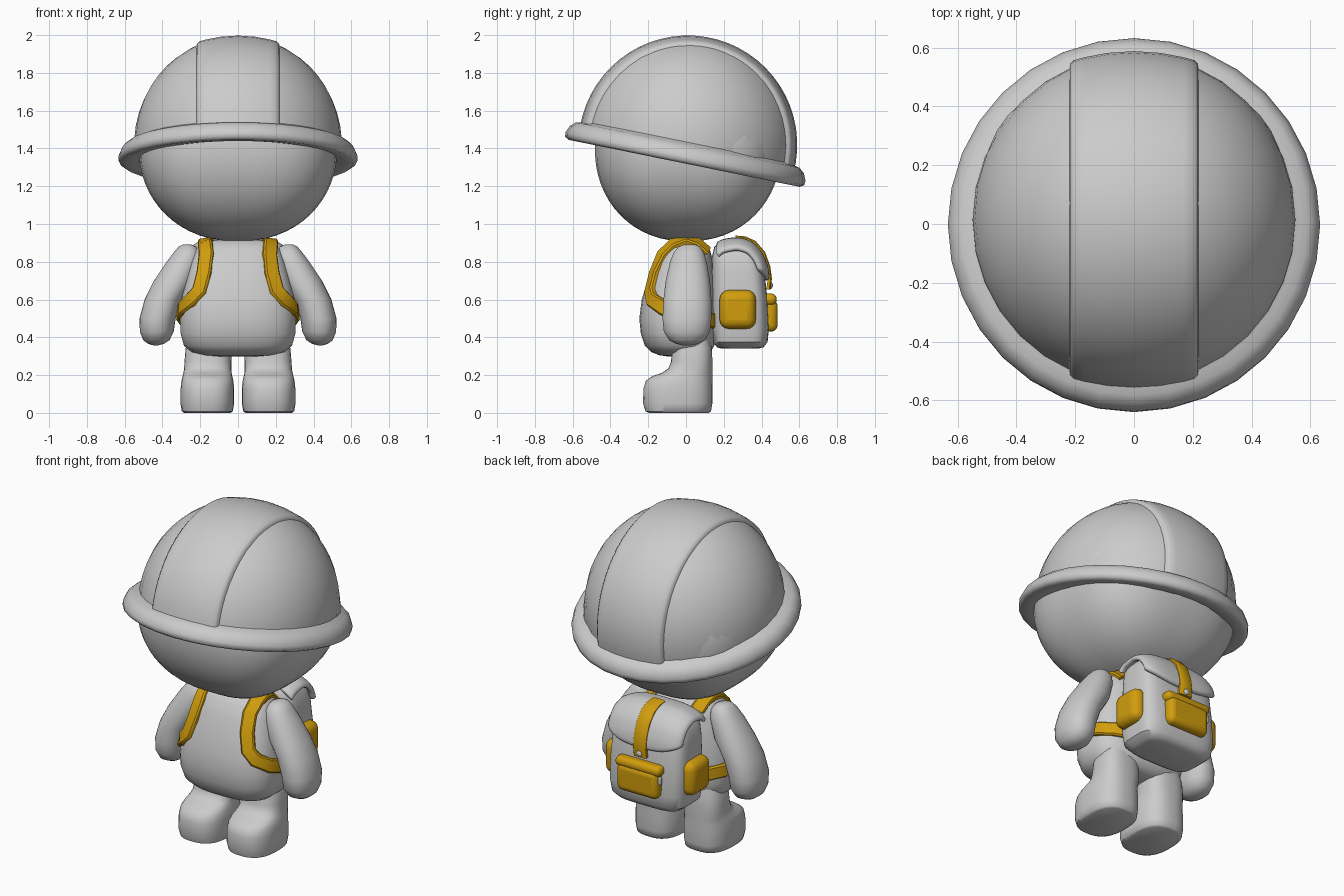
import bpy, bmesh, math
from mathutils import Vector, Matrix
from mathutils.bvhtree import BVHTree

if "Cube" in bpy.data.objects:
    bpy.data.objects.remove(bpy.data.objects["Cube"])

yellow = bpy.data.materials.new("yellow")
yellow.diffuse_color = (0.64, 0.34, 0.004, 1)
yellow.use_nodes = True
yellow.node_tree.nodes["Principled BSDF"].inputs["Base Color"].default_value = yellow.diffuse_color


def finish(ob, mat=None, angle=40):
    if mat:
        ob.data.materials.append(mat)
    bpy.ops.object.select_all(action='DESELECT')
    ob.select_set(True)
    bpy.context.view_layer.objects.active = ob
    bpy.ops.object.shade_smooth_by_angle(angle=math.radians(angle))
    return ob


def skin(name, rows, wrap=True, caps=True, mat=None, angle=40, matrix=None):
    """Skin a surface over rows of equal point count."""
    bm = bmesh.new()
    vs = [[bm.verts.new(p) for p in row] for row in rows]
    n = len(rows[0])
    for a, b in zip(vs, vs[1:]):
        for i in range(n if wrap else n - 1):
            j = (i + 1) % n
            bm.faces.new((a[i], a[j], b[j], b[i]))
    if caps:
        bm.faces.new(vs[0])
        bm.faces.new(vs[-1])
    bmesh.ops.recalc_face_normals(bm, faces=bm.faces[:])
    me = bpy.data.meshes.new(name)
    bm.to_mesh(me)
    bm.free()
    if matrix:
        me.transform(matrix)
    ob = bpy.data.objects.new(name, me)
    bpy.context.collection.objects.link(ob)
    return finish(ob, mat, angle)


def loft(name, rings, power=2.0, seg=32, **kw):
    """Rings are (z, x0, x1, y0, y1) superellipses."""
    rows = []
    for z, x0, x1, y0, y1 in rings:
        row = []
        for i in range(seg):
            a = 2 * math.pi * (i + 0.5) / seg
            c, s = math.cos(a), math.sin(a)
            c = math.copysign(abs(c) ** (2 / power), c)
            s = math.copysign(abs(s) ** (2 / power), s)
            row.append(((x0 + x1) / 2 + (x1 - x0) / 2 * c,
                        (y0 + y1) / 2 + (y1 - y0) / 2 * s, z))
        rows.append(row)
    return skin(name, rows, **kw)


def ribbon(name, pts, normals, width, thick, mat):
    rows = []
    for i, (p, n) in enumerate(zip(pts, normals)):
        t = pts[min(i + 1, len(pts) - 1)] - pts[max(i - 1, 0)]
        w = t.cross(n).normalized() * width / 2
        rows.append([p - w, p - w + n * thick * .7, p - w * .8 + n * thick,
                     p + w * .8 + n * thick, p + w + n * thick * .7, p + w])
    return skin(name, rows, mat=mat)


def rounded_box(name, lo, hi, r, mat=None):
    lo, hi = Vector(lo), Vector(hi)
    bpy.ops.mesh.primitive_cube_add(size=1, location=(lo + hi) / 2)
    ob = bpy.context.object
    ob.name = name
    ob.data.transform(Matrix.Diagonal((*(hi - lo), 1)))
    b = ob.modifiers.new("bevel", 'BEVEL')
    b.width, b.segments = r, 4
    return finish(ob, mat)


def ball(name, loc, scale):
    bpy.ops.mesh.primitive_uv_sphere_add(segments=32, ring_count=20, location=loc)
    ob = bpy.context.object
    ob.name = name
    ob.data.transform(Matrix.Diagonal((*scale, 1)))
    return finish(ob)


# head: squarish in plan, round in elevation
head = []
for d in range(-87, 34, 6):
    c, z = math.cos(math.radians(d)), 1.385 + .477 * math.sin(math.radians(d))
    c = min(1, c ** .92)
    head.append((z, -.525 * c, .525 * c, .005 - .488 * c, .005 + .498 * c))
loft("head", head, power=2.75, seg=40)

# helmet: dome, brim and raised centre band, all tilted back
tilt = Matrix.Translation((0, 0.002, 1.38)) @ Matrix.Rotation(math.radians(-11.5), 4, 'X')


def ring(r, z, kx=1.0, ky=1.0, seg=32):
    return [(kx * r * math.cos(2 * math.pi * i / seg),
             ky * r * math.sin(2 * math.pi * i / seg), z) for i in range(seg)]


arc = [math.radians(a) for a in range(-4, 89, 7)]
skin("helmet_dome", [ring(math.cos(a), 0.04 + 0.574 * math.sin(a), .55, .567) for a in arc],
     matrix=tilt, caps=False)
brim = [(.535, .03), (.55, .06), (.575, .045), (.605, .038), (.632, .014), (.648, -.022),
        (.646, -.047), (.625, -.06), (.575, -.054), (.535, -.048), (.535, .03)]
skin("helmet_brim", [ring(r, z, .978) for r, z in brim], matrix=tilt, caps=False, angle=60)
band = [(-.222, .49), (-.218, .535), (-.206, .548), (-.17, .558), (-.09, .573), (0, .579)]
band += [(-x, r) for x, r in band[-2::-1]]
skin("helmet_band", [[(x, r * math.cos(a), 0.04 + r * math.sin(a))
                      for a in (math.radians(d) for d in range(-4, 185, 6))]
                     for x, r in band], wrap=False, caps=False, matrix=tilt)

# torso
torso = loft("torso", [(z, -x, x, a, b) for z, x, a, b in [
    (.298, .10, -.09, .06), (.305, .18, -.14, .1), (.322, .245, -.185, .13),
    (.355, .287, -.218, .15), (.42, .305, -.24, .16), (.5, .308, -.248, .163),
    (.6, .3, -.235, .163), (.7, .278, -.205, .155), (.8, .25, -.17, .145),
    (.87, .22, -.13, .125), (.905, .18, -.095, .09), (.918, .1, -.05, .05)]], power=2.7)
tree = BVHTree.FromPolygons([v.co for v in torso.data.vertices],
                            [p.vertices[:] for p in torso.data.polygons])

arm = [(.892, .25, .29, -.01, .05), (.88, .22, .315, -.04, .075), (.85, .2, .34, -.065, .095),
       (.8, .2, .378, -.085, .11), (.7, .23, .445, -.108, .127), (.6, .295, .495, -.12, .135),
       (.5, .33, .522, -.125, .135), (.43, .34, .52, -.118, .127), (.385, .362, .502, -.09, .1),
       (.365, .392, .475, -.05, .06), (.358, .42, .45, -.02, .03)]
leg = [(0, .04, .285, -.195, .12), (.008, .027, .298, -.215, .133), (.05, .02, .305, -.228, .14),
       (.13, .02, .304, -.226, .14), (.17, .024, .3, -.213, .14), (.195, .03, .294, -.178, .14),
       (.212, .033, .289, -.128, .14), (.235, .034, .286, -.094, .14), (.27, .034, .284, -.08, .14),
       (.34, .036, .278, -.074, .138), (.42, .06, .25, -.06, .12)]
strap = [(.16, .12, .86), (.172, .06, .91), (.175, 0, .93), (.175, -.07, .9), (.175, -.14, .85),
         (.188, -.19, .75), (.22, -.23, .66), (.265, -.21, .605), (.31, -.12, .555),
         (.32, -.03, .525), (.32, .07, .505), (.27, .17, .49), (.2, .2, .485)]

# mirrored parts
for side, s in (("left", -1), ("right", 1)):
    loft(side + "_arm", [(z, *sorted((s * a, s * b)), c, d) for z, a, b, c, d in arm], power=2.2)
    loft(side + "_leg", [(z, *sorted((s * a, s * b)), c, d) for z, a, b, c, d in leg],
         power=2.6, angle=50)
    hits = [tree.find_nearest(Vector((s * x, y, z))) for x, y, z in strap]
    ribbon(side + "_shoulder_strap", [h[0] - h[1] * .01 for h in hits],
           [h[1] for h in hits], .08, .03, yellow)
    x0, x1 = sorted((s * .2, s * .303))
    rounded_box(side + "_pack_pocket", (x0, .178, .445), (x1, .37, .65), .048, yellow)

# backpack body
loft("pack_body", [(z, -x, x, a, b) for z, x, a, b in [
    (.34, .175, .19, .38), (.347, .207, .165, .41), (.375, .24, .142, .432), (.45, .252, .135, .44),
    (.6, .25, .135, .432), (.75, .242, .135, .415), (.83, .23, .138, .39),
    (.88, .2, .15, .35), (.905, .14, .18, .3)]], power=4.2, seg=40)

# pack flap: curved sheet with a scalloped lower edge
prof = [Vector((0, y, z)) for y, z in [(.165, .885), (.2, .905), (.28, .915), (.345, .892),
                                       (.392, .84), (.42, .77), (.428, .70)]]
rows = []
for i in range(13):
    u = i / 6 - 1
    row = []
    for j in range(15):
        t = j / 14 * (1 - .2 * abs(u) ** 3) * (len(prof) - 1)
        k = min(int(t), len(prof) - 2)
        p = prof[k].lerp(prof[k + 1], t - k)
        row.append((.25 * u, p.y - .03 * u ** 6 * j / 14, p.z - .06 * u ** 4 * (1 - .5 * j / 14)))
    rows.append(row)
flap = skin("pack_flap", rows, wrap=False, caps=False, angle=60)
m = flap.modifiers.new("thickness", 'SOLIDIFY')
m.thickness, m.offset = .035, 0
m = flap.modifiers.new("soften", 'SUBSURF')
m.levels = m.render_levels = 1

# flap strap, button, front pocket and its pull
line = [Vector((0, y, z)) for y, z in [(.26, .917), (.31, .913), (.355, .893), (.4, .84),
                                       (.425, .77), (.433, .71), (.425, .655)]]
norms = []
for i in range(len(line)):
    t = line[min(i + 1, len(line) - 1)] - line[max(i - 1, 0)]
    norms.append(Vector((0, -t.z, t.y)).normalized())
ribbon("flap_strap", line, norms, .085, .022, yellow)
ball("strap_button", (0, .448, .675), (.018, .012, .018))
rounded_box("front_pocket", (-.138, .40, .43), (.138, .485, .6), .035, yellow)
rounded_box("front_pocket_flap", (-.152, .40, .57), (.152, .48, .632), .028, yellow)
rounded_box("pocket_pull", (-.152, .445, .525), (-.135, .465, .57), .006)
